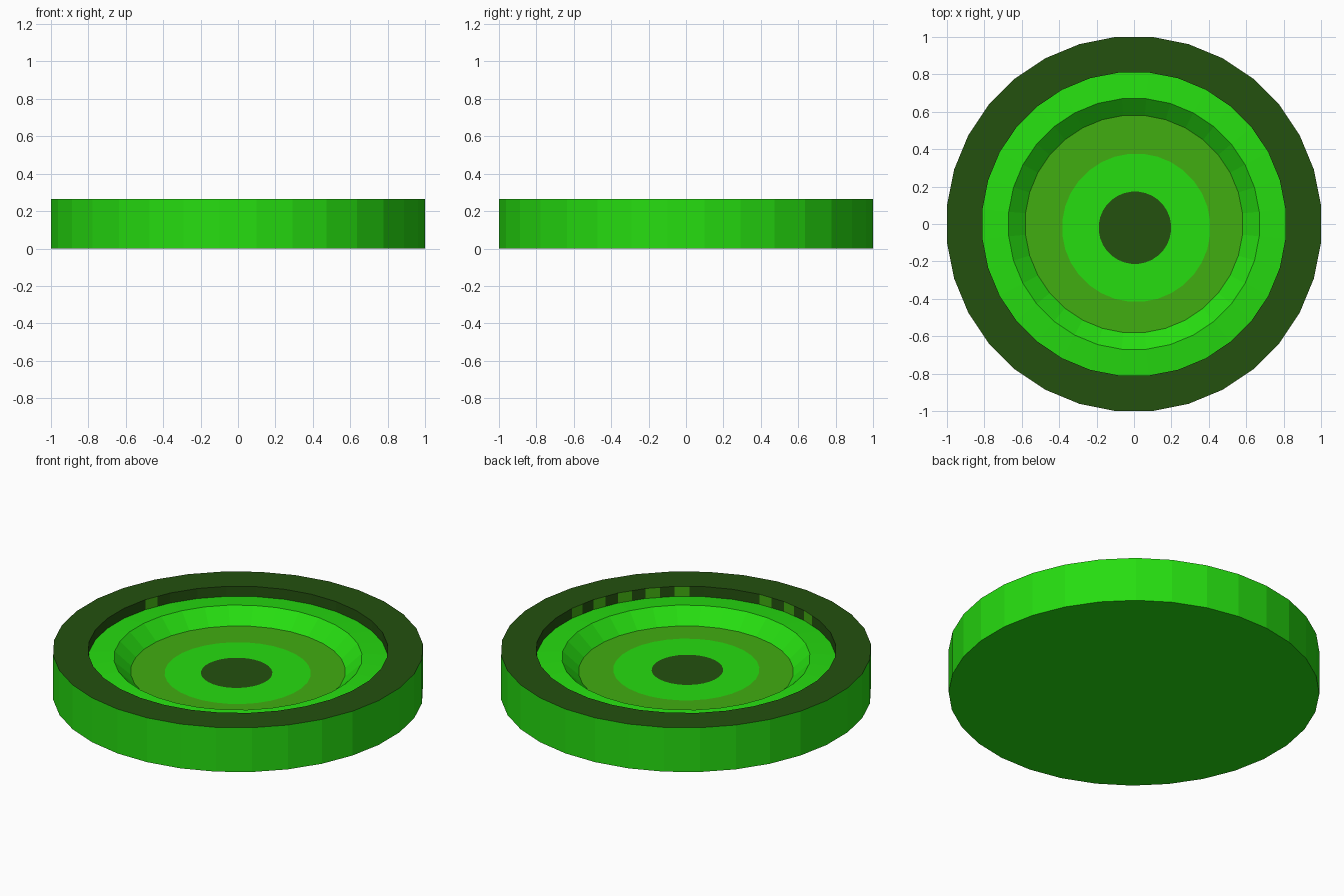
import bpy, bmesh, math

if "Cube" in bpy.data.objects:
    bpy.data.objects.remove(bpy.data.objects["Cube"])


def srgb(r, g, b):
    def lin(c):
        c /= 255
        return c / 12.92 if c <= 0.04045 else ((c + 0.055) / 1.055) ** 2.4
    return (lin(r), lin(g), lin(b), 1)


def material(name, colour):
    m = bpy.data.materials.new(name)
    m.diffuse_color = colour
    m.use_nodes = True
    m.node_tree.nodes["Principled BSDF"].inputs["Base Color"].default_value = m.diffuse_color
    return m


MATS = [material("bright_green", srgb(38, 221, 16)),
        material("dark_green", srgb(36, 81, 15)),
        material("olive_green", srgb(65, 173, 17))]
BRIGHT, DARK, OLIVE = 0, 1, 2
SIDES = 32
HALF = math.pi / SIDES


def ring(bm, apothem, z, cx=0, cy=0):
    """32-sided ring with an extra vertex in the middle of each side."""
    verts = []
    for k in range(SIDES * 2):
        r = apothem if k % 2 == 0 else apothem / math.cos(HALF)
        verts.append(bm.verts.new((cx + r * math.cos(k * HALF),
                                   cy + r * math.sin(k * HALF), z)))
    return verts


def wall_colour(k):
    """Narrow olive stripes on part of the inner rim wall."""
    a = math.degrees((k + 0.5) * HALF)
    a = a - 360 if a > 180 else a
    striped = -58 < a < -8 or -119 < a < -77 or 157 < a < 164
    return OLIVE if striped and k % 2 == 0 else DARK


def band(bm, outer, inner, mat):
    n = len(outer)
    for k in range(n):
        j = (k + 1) % n
        f = bm.faces.new((outer[k], outer[j], inner[j], inner[k]))
        f.material_index = mat(k) if callable(mat) else mat


def finish(bm, name):
    me = bpy.data.meshes.new(name)
    bm.to_mesh(me)
    bm.free()
    for m in MATS:
        me.materials.append(m)
    ob = bpy.data.objects.new(name, me)
    bpy.context.collection.objects.link(ob)
    return ob


FLOOR_Z = 0.135

# dish body: underside, outer wall, rim, inner wall, raised ledge, bowl slope
bm = bmesh.new()
profile = [(1.0, 0.0), (1.0, 0.265), (0.81, 0.265), (0.81, 0.205),
           (0.67, 0.218), (0.58, FLOOR_Z)]
rings = [ring(bm, r, z) for r, z in profile]
for a, b, m in zip(rings, rings[1:], [BRIGHT, DARK, wall_colour, BRIGHT, BRIGHT]):
    band(bm, a, b, m)
bm.faces.new(list(reversed(rings[0]))).material_index = BRIGHT
finish(bm, "dish_body")

# floor: olive ring, bright ring, dark centre
bm = bmesh.new()
r0 = ring(bm, 0.58, FLOOR_Z)
r1 = ring(bm, 0.395, FLOOR_Z, 0.012, -0.02)
r2 = ring(bm, 0.193, FLOOR_Z, 0.005, -0.02)
band(bm, r0, r1, OLIVE)
band(bm, r1, r2, BRIGHT)
bm.faces.new(r2).material_index = DARK
finish(bm, "target_floor")
